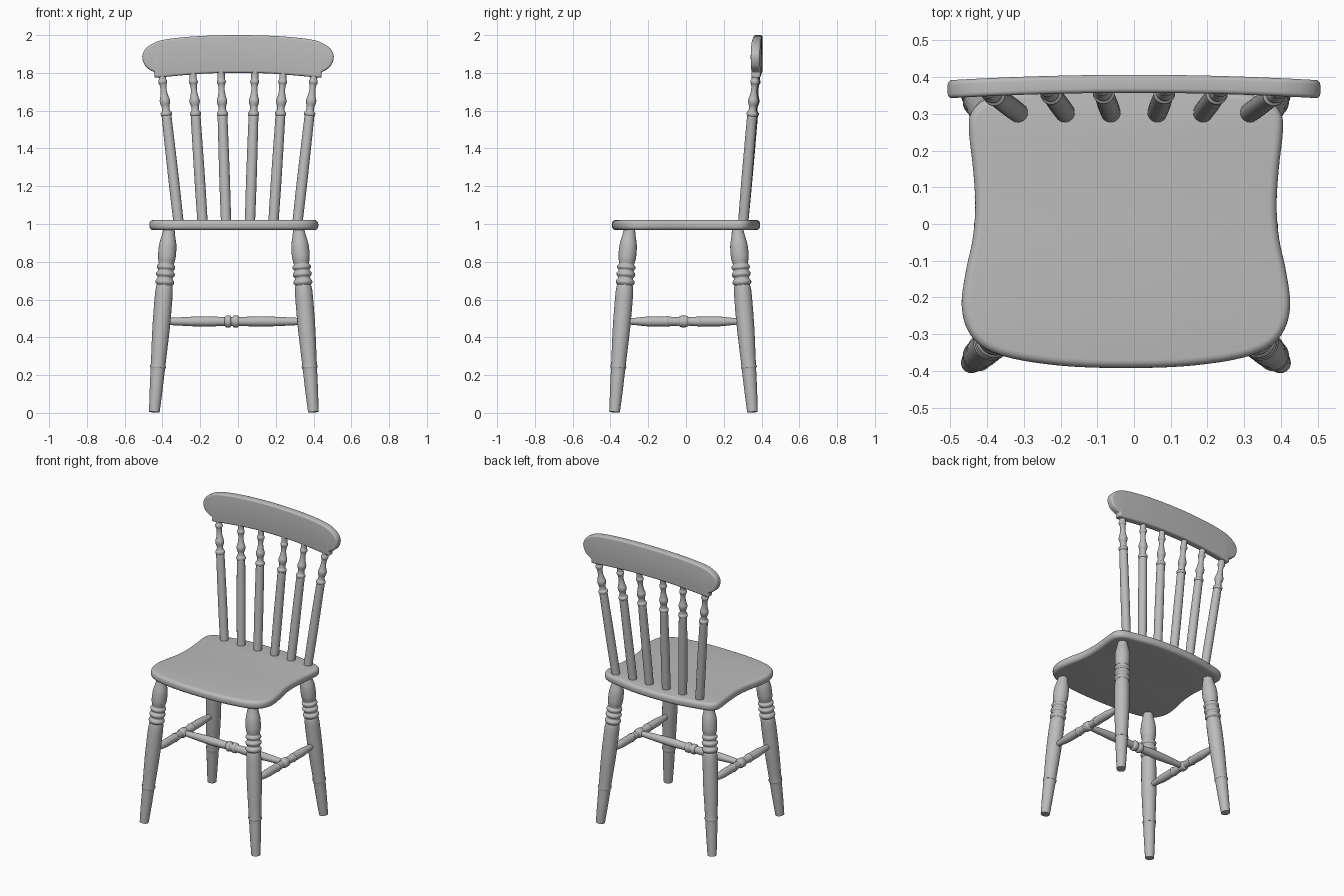
import bpy, bmesh, math
from mathutils import Vector

if "Cube" in bpy.data.objects:
    bpy.data.objects.remove(bpy.data.objects["Cube"])

grey = bpy.data.materials.new("plain grey")
grey.diffuse_color = (0.5, 0.5, 0.5, 1)
grey.use_nodes = True
grey.node_tree.nodes["Principled BSDF"].inputs["Base Color"].default_value = grey.diffuse_color
CX, CY = -0.022, -0.013   # centre of the seat and leg frame


def spline(pts, n, closed):
    """Catmull-Rom curve through 2D points."""
    m, out = len(pts), []
    get = (lambda i: Vector(pts[i % m])) if closed else (lambda i: Vector(pts[max(0, min(m - 1, i))]))
    for i in range(m if closed else m - 1):
        a, b, c, d = (get(i + k) for k in (-1, 0, 1, 2))
        for k in range(n):
            t = k / n
            out.append(0.5 * (2 * b + (c - a) * t + (2 * a - 5 * b + 4 * c - d) * t * t
                              + (3 * b - a - 3 * c + d) * t ** 3))
    if not closed:
        out.append(Vector(pts[-1]))
    return out


def finish(name, bm, angle=40):
    bmesh.ops.recalc_face_normals(bm, faces=bm.faces[:])
    me = bpy.data.meshes.new(name)
    bm.to_mesh(me)
    bm.free()
    me.materials.append(grey)
    ob = bpy.data.objects.new(name, me)
    bpy.context.collection.objects.link(ob)
    bpy.ops.object.select_all(action='DESELECT')
    ob.select_set(True)
    bpy.context.view_layer.objects.active = ob
    bpy.ops.object.shade_smooth_by_angle(angle=math.radians(angle))
    return ob


def skin(bm, rings):
    n = len(rings[0])
    for r, s in zip(rings, rings[1:]):
        for i in range(n):
            bm.faces.new((r[i], r[(i + 1) % n], s[(i + 1) % n], s[i]))
    bm.faces.new(rings[0])
    bm.faces.new(rings[-1])


def turned(name, a, b, profile, seg=24):
    """Turned part from a to b; profile is (fraction, radius)."""
    a, b = Vector(a), Vector(b)
    q = Vector((0, 0, 1)).rotation_difference(b - a)
    bm, rings = bmesh.new(), []
    for t, r in spline(profile, 4, False):
        c = a.lerp(b, t)
        rings.append([bm.verts.new(c + q @ Vector((r * math.cos(w), r * math.sin(w), 0)))
                      for w in (2 * math.pi * i / seg for i in range(seg))])
    skin(bm, rings)
    return finish(name, bm)


def slab(half, n, place, lo, hi, rad):
    """Rounded-edge board from half an outline, mirrored in x."""
    full = half + [(-x, y) for x, y in reversed(half) if x > 1e-6]
    pts = spline(full, n, True)
    m = len(pts)
    area = sum(pts[i - 1].x * pts[i].y - pts[i].x * pts[i - 1].y for i in range(m))
    sgn = 1 if area > 0 else -1
    nor = []
    for i in range(m):
        d = (pts[(i + 1) % m] - pts[i - 1]).normalized()
        nor.append(Vector((-d.y, d.x)) * sgn)
    steps = [(rad * (1 - math.sin(w)), lo + rad * (1 - math.cos(w)))
             for w in (math.pi / 2 * k / 5 for k in range(6))]
    steps += [(o, lo + hi - h) for o, h in reversed(steps)]
    bm = bmesh.new()
    skin(bm, [[bm.verts.new(place(p + v * o, h)) for p, v in zip(pts, nor)] for o, h in steps])
    return bm


# Seat
seat_half = [(0, -0.392), (0.16, -0.387), (0.30, -0.368), (0.385, -0.338), (0.43, -0.29),
             (0.447, -0.22), (0.436, -0.13), (0.417, -0.04), (0.41, 0.05), (0.416, 0.15),
             (0.427, 0.25), (0.422, 0.30), (0.385, 0.338), (0.30, 0.36), (0.16, 0.385), (0, 0.392)]
finish("seat", slab(seat_half, 5, lambda p, h: (p.x + CX, p.y, h), 0.967, 1.022, 0.022))

# Crest rail, cut into strips and bowed
crest_half = [(0, 2.0), (0.2, 1.995), (0.35, 1.982), (0.43, 1.965), (0.485, 1.932), (0.507, 1.888),
              (0.493, 1.84), (0.464, 1.814), (0.443, 1.803), (0.442, 1.784), (0.428, 1.775),
              (0.32, 1.785), (0.16, 1.797), (0, 1.80)]
bm = slab(crest_half, 5, lambda p, h: (p.x, h, p.y), 0.342, 0.391, 0.012)
for i in range(-9, 10):
    bmesh.ops.bisect_plane(bm, geom=bm.verts[:] + bm.edges[:] + bm.faces[:],
                           plane_co=(i * 0.05 + 0.003, 0, 0), plane_no=(1, 0, 0))
for v in bm.verts:
    v.co.y += 0.015 * (1 - (v.co.x / 0.507) ** 2)
finish("crest_rail", bm)

# Back spindles
spindle = [(0, 0.027), (0.3, 0.028), (0.69, 0.026), (0.705, 0.025), (0.712, 0.029), (0.728, 0.029),
           (0.737, 0.022), (0.765, 0.020), (0.79, 0.026), (0.81, 0.027), (0.835, 0.021),
           (0.875, 0.016), (0.91, 0.018), (0.922, 0.023), (0.937, 0.023), (0.95, 0.019), (1, 0.020)]
for side in (-1, 1):
    for k, (xb, xt) in enumerate([(0.063, 0.09), (0.187, 0.24), (0.314, 0.405)]):
        turned(f"back_spindle_{k}_{'left' if side < 0 else 'right'}", (side * xb, 0.302, 1.0),
               (side * xt, 0.365 + 0.012 * (1 - (xt / 0.5) ** 2), 1.81), spindle)

# Legs
leg = [(0.0, 0.028), (0.12, 0.034), (0.23, 0.038), (0.24, 0.042), (0.25, 0.042), (0.26, 0.039),
       (0.45, 0.046), (0.62, 0.047), (0.675, 0.044), (0.685, 0.041), (0.695, 0.049), (0.708, 0.049),
       (0.718, 0.041), (0.728, 0.041), (0.738, 0.049), (0.75, 0.049), (0.76, 0.041),
       (0.768, 0.041), (0.776, 0.048), (0.788, 0.048), (0.798, 0.040), (0.81, 0.042),
       (0.84, 0.047), (0.90, 0.046), (0.95, 0.036), (0.985, 0.030), (1.0, 0.029)]
for sy, end in ((-1, "front"), (1, "back")):
    for sx, side in ((-1, "left"), (1, "right")):
        turned(f"{end}_leg_{side}", (CX + sx * 0.421, CY + sy * 0.365, 0.004),
               (CX + sx * 0.342, CY + sy * 0.285, 0.985), leg)

# Side stretchers
half = [(0.0, 0.014), (0.1, 0.020), (0.2, 0.026), (0.34, 0.026), (0.36, 0.029), (0.375, 0.026),
        (0.44, 0.023), (0.46, 0.023), (0.475, 0.030)]
stretcher = half + [(1 - t, r) for t, r in reversed(half)]
for sx, side in ((-1, "left"), (1, "right")):
    x = CX + sx * 0.383
    turned(f"side_stretcher_{side}", (x, CY - 0.31, 0.484), (x, CY + 0.31, 0.484), stretcher)

# Cross stretcher
cross = [(0.0, 0.017), (0.12, 0.022), (0.28, 0.027), (0.42, 0.024), (0.435, 0.024), (0.447, 0.032),
         (0.472, 0.032), (0.48, 0.025), (0.492, 0.025), (0.50, 0.032), (0.525, 0.032),
         (0.537, 0.024), (0.56, 0.024), (0.70, 0.027), (0.88, 0.022), (1.0, 0.017)]
turned("cross_stretcher", (CX - 0.375, CY, 0.484), (CX + 0.375, CY, 0.484), cross)
